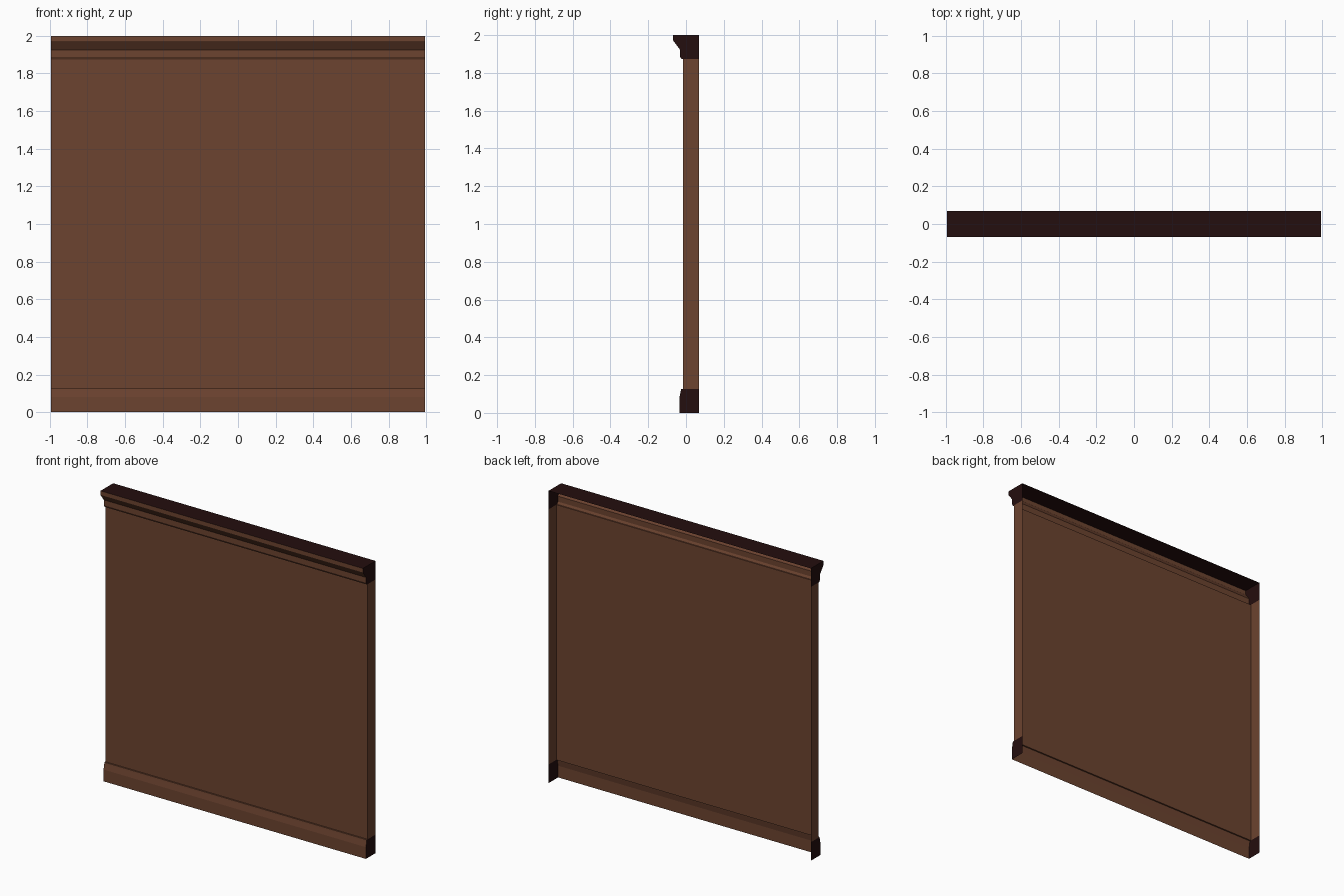
import bpy, bmesh

if "Cube" in bpy.data.objects:
    bpy.data.objects.remove(bpy.data.objects["Cube"])

HALF = 0.993    # half the wall length
BACK = 0.068    # open back edge
FACE = -0.016   # front of the panel


def material(name, rgb):
    m = bpy.data.materials.new(name)
    m.diffuse_color = (*rgb, 1)
    m.use_nodes = True
    m.node_tree.nodes["Principled BSDF"].inputs["Base Color"].default_value = m.diffuse_color
    return m


brown = material("warm brown wood", (0.150, 0.056, 0.029))
dark = material("dark brown trim", (0.0176, 0.0044, 0.0044))


def shell(name, profile, capped_top=False, dark_ends=True):
    """Sweep an open (y, z) front profile along x and close both ends; back stays open."""
    bm = bmesh.new()
    pts = [(BACK, profile[0][1])] + profile + [(BACK, profile[-1][1])]
    left = [bm.verts.new((-HALF, y, z)) for y, z in pts]
    right = [bm.verts.new((HALF, y, z)) for y, z in pts]
    # front strips
    for i in range(1, len(pts) - 2):
        bm.faces.new((left[i], right[i], right[i + 1], left[i + 1]))
    # dark top strip
    if capped_top:
        f = bm.faces.new((left[-2], right[-2], right[-1], left[-1]))
        f.material_index = 1
    # end caps
    for verts in (left, right[::-1]):
        f = bm.faces.new(verts)
        f.material_index = 1 if dark_ends else 0
    me = bpy.data.meshes.new(name)
    bm.to_mesh(me)
    bm.free()
    me.materials.append(brown)
    me.materials.append(dark)
    ob = bpy.data.objects.new(name, me)
    bpy.context.collection.objects.link(ob)
    return ob


# profiles run from bottom to top
shell("baseboard", [(-0.035, 0.0), (-0.035, 0.08), (-0.028, 0.115),
                    (-0.026, 0.127), (FACE, 0.127)])
shell("wall_panel", [(FACE, 0.127), (FACE, 1.873)], dark_ends=False)
shell("crown_moulding", [(FACE, 1.873), (-0.024, 1.873), (-0.033, 1.888),
                         (-0.033, 1.925), (-0.064, 1.966), (-0.068, 1.972),
                         (-0.068, 2.0)], capped_top=True)
